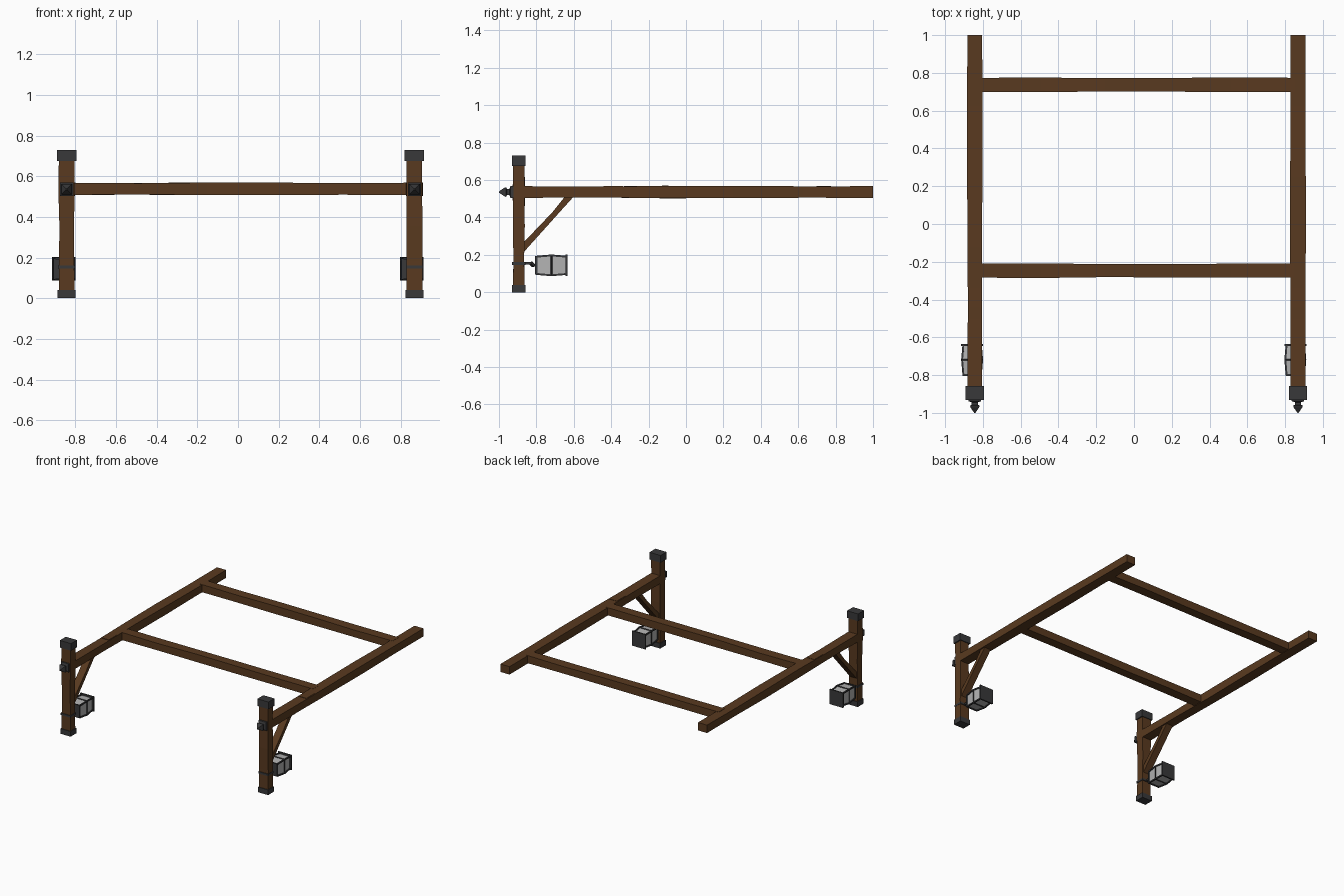
import bpy, bmesh, math, random
from mathutils import Vector, Matrix

if "Cube" in bpy.data.objects:
    bpy.data.objects.remove(bpy.data.objects["Cube"])
random.seed(4)


def mat(name, c):
    m = bpy.data.materials.new(name)
    m.diffuse_color = (*c, 1)
    m.use_nodes = True
    m.node_tree.nodes["Principled BSDF"].inputs["Base Color"].default_value = m.diffuse_color
    return m


WOOD = mat("wood", (0.1, 0.042, 0.014))
METAL = mat("dark_metal", (0.04, 0.04, 0.042))
GLASS = mat("pale_glass", (0.45, 0.45, 0.45))


def finish(name, bm, m):
    bmesh.ops.recalc_face_normals(bm, faces=bm.faces)
    me = bpy.data.meshes.new(name)
    bm.to_mesh(me)
    bm.free()
    me.materials.append(m)
    ob = bpy.data.objects.new(name, me)
    bpy.context.collection.objects.link(ob)
    return ob


def loft(bm, rings):
    """Skin a list of equal-length point rings and cap both ends."""
    vs = [[bm.verts.new(p) for p in r] for r in rings]
    n = len(vs[0])
    for a, b in zip(vs, vs[1:]):
        for i in range(n):
            bm.faces.new((a[i], a[(i + 1) % n], b[(i + 1) % n], b[i]))
    bm.faces.new(vs[0])
    bm.faces.new(vs[-1])


def square(c, u, v):
    c, u, v = Vector(c), Vector(u), Vector(v)
    return [c + u + v, c - u + v, c - u - v, c + u - v]


def box(bm, lo, hi):
    lo, hi = Vector(lo), Vector(hi)
    s = Matrix.Diagonal((*(hi - lo), 1))
    bmesh.ops.create_cube(bm, size=1, matrix=Matrix.Translation((lo + hi) / 2) @ s)


def timber(name, a, b, u, v, segs=4, j=0.003):
    """Rough-hewn beam from a to b with slightly uneven sections."""
    a, b, u, v = map(Vector, (a, b, u, v))
    rings = []
    for i in range(segs + 1):
        k = 0 if i in (0, segs) else j
        f = lambda: random.uniform(-k, k)
        rings.append(square(a.lerp(b, i / segs), u * (1 + f() / u.length),
                            v * (1 + f() / v.length)))
    bm = bmesh.new()
    loft(bm, rings)
    return finish(name, bm, WOOD)


def bar(bm, a, b, r):
    a, b = Vector(a), Vector(b)
    d = (b - a).normalized()
    u = d.orthogonal().normalized() if abs(d.y) < 0.9 else Vector((1, 0, 0))
    v = d.cross(u).normalized()
    u = v.cross(d)
    loft(bm, [square(a, u * r, v * r), square(b, u * r, v * r)])


PY, BZ = -0.894, 0.536

for side, X in (("left", -0.843), ("right", 0.868)):
    # post and long rail
    timber(side + "_post", (X, PY, 0.01), (X, PY, 0.7), (0.038, 0, 0), (0, 0.031, 0))
    timber(side + "_rail", (X, PY + 0.02, BZ), (X, 1, BZ), (0.039, 0, 0), (0, 0, 0.031), 5)

    # peg plate let into the top of the rail
    bm = bmesh.new()
    box(bm, (X - 0.034, -0.442, 0.55), (X + 0.034, -0.336, 0.569))
    finish(side + "_rail_peg", bm, WOOD)

    # bent brace, side profile extruded in x
    prof = [(-0.87, 0.212), (-0.676, 0.428), (-0.6, 0.512),
            (-0.647, 0.512), (-0.714, 0.428), (-0.87, 0.265)]
    bm = bmesh.new()
    loft(bm, [[(X + s * 0.028, y, z) for y, z in prof] for s in (-1, 1)])
    finish(side + "_brace", bm, WOOD)

    # metal caps on the post ends and strap around it
    for nm, w, d, z0, z1 in (("top_cap", 0.048, 0.037, 0.674, 0.73),
                             ("foot_cap", 0.044, 0.036, 0, 0.04),
                             ("strap", 0.042, 0.035, 0.147, 0.162)):
        bm = bmesh.new()
        box(bm, (X - w, PY - d, z0), (X + w, PY + d, z1))
        finish(side + "_" + nm, bm, METAL)

    # pointed square stud on the post front
    bm = bmesh.new()
    loft(bm, [square((X, y, BZ), (r, 0, 0), (0, 0, r)) for y, r in
              ((-0.915, 0.033), (-0.938, 0.033), (-0.944, 0.016),
               (-0.957, 0.016), (-0.962, 0.026), (-0.972, 0.022), (-1, 0.003))])
    finish(side + "_stud", bm, METAL)

    # hook arm with hanging ring
    LX, LZ = X - 0.014, 0.144
    bm = bmesh.new()
    bar(bm, (X, -0.87, 0.155), (X, -0.828, 0.155), 0.006)
    bar(bm, (X, -0.83, 0.157), (LX, -0.815, 0.141), 0.008)
    bar(bm, (LX, -0.82, LZ), (LX, -0.8, LZ), 0.007)
    finish(side + "_lantern_hook", bm, METAL)

    # lantern lying on its side: bulging glass body
    body = ((-0.8, 0.046), (-0.719, 0.053), (-0.638, 0.046))
    bm = bmesh.new()
    loft(bm, [square((LX, y, LZ), (r - 0.002, 0, 0), (0, 0, r - 0.002)) for y, r in body])
    finish(side + "_lantern_glass", bm, GLASS)

    # lantern frame: end plates, corner bars and middle hoop
    bm = bmesh.new()
    box(bm, (LX - 0.05, -0.806, LZ - 0.05), (LX + 0.05, -0.795, LZ + 0.05))
    box(bm, (LX - 0.058, -0.645, LZ - 0.058), (LX + 0.058, -0.634, LZ + 0.058))
    for sx in (-1, 1):
        for sz in (-1, 1):
            for (y0, r0), (y1, r1) in zip(body, body[1:]):
                bar(bm, (LX + sx * r0, y0, LZ + sz * r0),
                    (LX + sx * r1, y1, LZ + sz * r1), 0.005)
    r = 0.053
    for s in (-1, 1):
        bar(bm, (LX - r, -0.719, LZ + s * r), (LX + r, -0.719, LZ + s * r), 0.003)
        bar(bm, (LX + s * r, -0.719, LZ - r), (LX + s * r, -0.719, LZ + r), 0.003)
    finish(side + "_lantern_frame", bm, METAL)

# cross beams joining the rails
for nm, y in (("front", -0.247), ("back", 0.737)):
    timber(nm + "_cross_beam", (-0.825, y, BZ + 0.002), (0.85, y, BZ + 0.002),
           (0, 0.037, 0), (0, 0, 0.03), 5)
